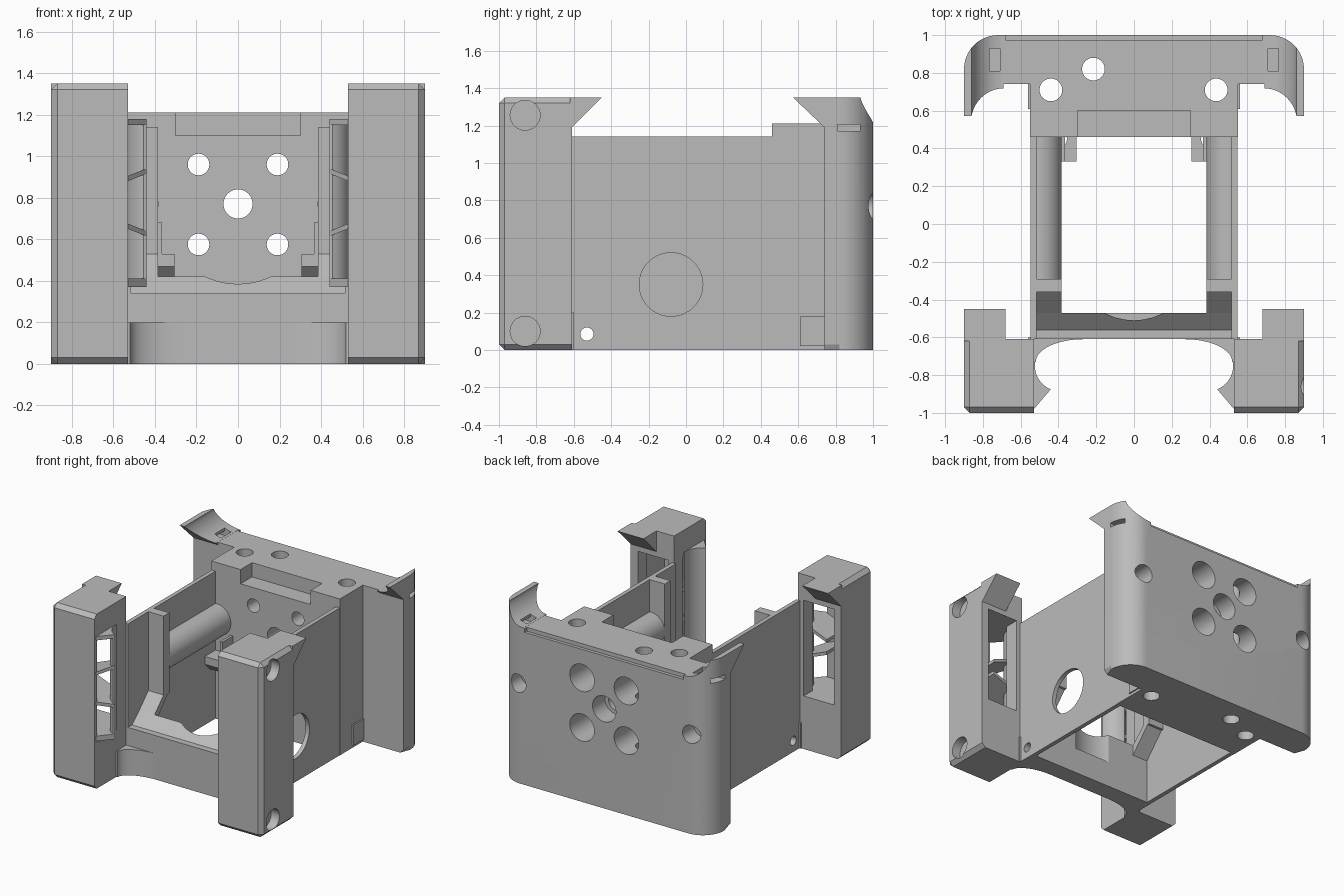
import bpy, bmesh
from math import sin, cos, pi, radians

if "Cube" in bpy.data.objects:
    bpy.data.objects.remove(bpy.data.objects["Cube"])

GREY = (0.5, 0.5, 0.5, 1)
mat = bpy.data.materials.new("plain grey")
mat.use_nodes = True
mat.diffuse_color = GREY
mat.node_tree.nodes["Principled BSDF"].inputs["Base Color"].default_value = GREY


def prism(name, pts, axis, lo, hi, s=1, bevel=None, width=0.03):
    """Extrude a 2D outline along an axis; s=-1 mirrors it in x."""
    place = {"x": lambda a, b, h: (h, a, b),
             "y": lambda a, b, h: (a, h, b),
             "z": lambda a, b, h: (a, b, h)}[axis]
    bm = bmesh.new()
    rings = []
    for h in (lo, hi):
        rings.append([bm.verts.new(place(a, b, h)) for a, b in pts])
    n = len(pts)
    for ring in rings:
        bm.faces.new(ring)
    for i in range(n):
        j = (i + 1) % n
        bm.faces.new((rings[0][i], rings[0][j], rings[1][j], rings[1][i]))
    if bevel:
        edges = [e for e in bm.edges if bevel(*[v.co for v in e.verts])]
        bmesh.ops.bevel(bm, geom=edges, offset=width, segments=1,
                        affect="EDGES", profile=0.5)
    for v in bm.verts:
        v.co.x *= s
    bmesh.ops.recalc_face_normals(bm, faces=bm.faces[:])
    me = bpy.data.meshes.new(name)
    bm.to_mesh(me)
    bm.free()
    me.materials.append(mat)
    ob = bpy.data.objects.new(name, me)
    bpy.context.collection.objects.link(ob)
    return ob


def box(name, x, y, z, s=1, bevel=None):
    pts = [(x[0], y[0]), (x[1], y[0]), (x[1], y[1]), (x[0], y[1])]
    return prism(name, pts, "z", z[0], z[1], s, bevel)


def arc(ca, cb, r, start, end, n=16):
    ts = [radians(start + (end - start) * i / n) for i in range(n + 1)]
    return [(ca + r * cos(t), cb + r * sin(t)) for t in ts]


def rod(name, a, b, r, axis, lo, hi, s=1):
    return prism(name, arc(a, b, r, 0, 360 - 360 / 40, 39), axis, lo, hi, s)


def cut(ob, cutters, op="DIFFERENCE"):
    bpy.context.view_layer.objects.active = ob
    for c in cutters:
        m = ob.modifiers.new("cut", "BOOLEAN")
        m.operation, m.solver, m.object = op, "EXACT", c
        bpy.ops.object.modifier_apply(modifier=m.name)
        bpy.data.objects.remove(c)


def near(a, b):
    return abs(a - b) < 1e-4


# back block with rounded wings
half = [(0.55, 0.46), (0.55, 0.74), (0.9, 0.74)] + arc(0.72, 0.82, 0.18, 0, 90, 12)
outline = half + [(-x, y) for x, y in reversed(half)]
back = prism("back_block", outline, "z", 0, 1.21, 1,
             lambda p, q: near(p.z, 0) and near(q.z, 0) and min(p.y, q.y) > 0.73
             and not (near(p.y, 0.74) and near(q.y, 0.74)))
cutters = [box("recess", (-0.3, 0.3), (0.4, 0.6), (1.1, 1.3)),
           box("rear_step", (-0.68, 0.68), (0.975, 1.1), (1.18, 1.3)),
           rod("centre_hole", 0, 0.77, 0.07, "y", 0.3, 1.1),
           rod("centre_bore", 0, 0.77, 0.1, "y", 0.85, 1.1)]
for x in (-0.19, 0.19):
    for z in (0.575, 0.96):
        cutters += [rod("hole", x, z, 0.052, "y", 0.3, 1.1),
                    rod("bore", x, z, 0.105, "y", 0.75, 1.1)]
for x in (-0.74, 0.74):
    cutters.append(rod("blind_hole", x, 0.77, 0.07, "y", 0.86, 1.1))
for x, y in ((-0.44, 0.71), (-0.215, 0.82), (0.435, 0.71)):
    cutters.append(rod("bolt_hole", x, y, 0.06, "z", -0.2, 1.4))
cut(back, cutters)

# front panel with sloped top edge and shallow scoop
panel = prism("front_panel", [(-0.61, 0), (-0.61, 0.34), (-0.56, 0.34),
                              (-0.47, 0.42), (-0.47, 0)], "x", -0.53, 0.53)
cut(panel, [rod("scoop", 0, -0.18, 0.33, "z", 0.2, 0.6),
            rod("cross_hole", -0.53, 0.085, 0.035, "x", -0.7, 0.7)])

for s, side in ((1, "left"), (-1, "right")):
    # side wall
    wall = box(side + "_wall", (0.515, 0.548), (-0.61, 0.5), (0, 1.14), s)
    holes = [rod("small_hole", -0.53, 0.085, 0.035, "x", 0.4, 0.7, s)]
    if s > 0:
        holes.append(rod("round_opening", -0.08, 0.35, 0.17, "x", 0.4, 0.7))
    cut(wall, holes)
    box(side + "_wall_tab", (0.54, 0.56), (0.61, 0.75), (0.02, 0.18), s)

    # hollow front post
    def post_edges(p, q):
        front = near(p.y, -1) and near(q.y, -1)
        outer = near(p.x, 0.9) and near(q.x, 0.9)
        inner = near(p.x, 0.53) and near(q.x, 0.53)
        rear = near(p.y, -0.61) and near(q.y, -0.61)
        return (front or outer) and not inner and not rear

    post = box(side + "_post", (0.53, 0.9), (-1, -0.61), (0, 1.35), s, post_edges)
    hollow = [box("cavity", (0.4, 0.86), (-0.965, -0.72), (0.41, 1.15), s),
              box("rear_window", (0.58, 0.84), (-0.75, -0.5), (0.41, 1.15), s)]
    if s > 0:
        hollow += [rod("side_bore", -0.86, z, 0.08, "x", 0.83, 1) for z in (0.1, 1.255)]
    cut(post, hollow)
    prism(side + "_post_hook", [(-0.62, 1.18), (-0.62, 1.35), (-0.45, 1.35),
                                (-0.61, 1.19)], "x", 0.68, 0.9, s)

    # vent: curved shell, end plates and tilted slats
    curve = arc(0.39, -0.75, 0.135, -68, 8, 10)
    shell = curve + [(x + 0.014, y - 0.004) for x, y in reversed(curve)]
    prism(side + "_vent_shell", shell, "z", 0.4, 1.16, s)
    wedge = [(0.56, -0.98), (0.53, -0.98)] + curve + [(0.56, -0.72)]
    for z0, z1 in ((0.37, 0.41), (1.15, 1.18)):
        prism(side + "_vent_plate", wedge, "z", z0, z1, s)
    for z in (0.61, 0.88):
        slat = prism(side + "_vent_slat", wedge[:1] + wedge[1:] + [(0.7, -0.72), (0.7, -0.96)],
                     "z", z, z + 0.025, s)
        tilt = 0.4 if z > 0.7 else -0.4
        for v in slat.data.vertices:
            v.co.z += (0.53 - abs(v.co.x)) * tilt + (0 if z > 0.7 else 0.04)

    # curved fillet at the foot of the post
    foot = [(0.56, -0.6), (0.27, -0.6), (0.27, -0.61)]
    foot += [(0.27 + 0.25 * sin(t * pi / 20), -0.73 + 0.12 * cos(t * pi / 20))
             for t in range(1, 11)] + [(0.56, -0.74)]
    prism(side + "_foot_fillet", foot, "z", 0, 0.2, s)

    # inner gusset, upright fin and cradle roll
    prism(side + "_gusset", [(-0.56, 0.33), (-0.36, 0.53), (-0.3, 0.53), (-0.47, 0.34)],
          "x", 0.385, 0.52, s)
    box(side + "_fin", (0.385, 0.52), (-0.36, -0.29), (0.52, 1.14), s)
    rod(side + "_roll", 0.505, 0.77, 0.122, "y", -0.3, 0.47, s)
    wall_trim = box("trim", (0.53, 0.8), (-0.5, 0.6), (0.5, 1), s)
    cut(bpy.data.objects[side + "_roll"], [wall_trim])

    # rear bracket with sloped underside
    bracket = prism(side + "_bracket", [(0.33, 0.47), (0.33, 0.53), (0.47, 0.53),
                                        (0.47, 0.41), (0.39, 0.41)], "x", 0.305, 0.52, s)
    cut(bracket, [rod("notch", 0.4, 0.45, 0.045, "z", 0.2, 0.8, s)])
    box(side + "_bracket_upright", (0.365, 0.385), (0.33, 0.47), (0.52, 0.68), s)

    # rear hook: concave rise, undercut front and rounded corner
    rise = [(0.9, 1.15), (0.9, 1.35), (0.86, 1.35)] + arc(0.69, 1.385, 0.174, -12, -90, 12)
    hook = prism(side + "_rear_hook", rise + [(0.69, 1.15)], "y", 0.5, 1.1, s)
    slope = prism("slope", [(0.78, 1.1), (0.74, 1.19), (0.57, 1.352),
                            (1.2, 1.352), (1.2, 1.1)], "x", 0.5, 1, s)
    plan = prism("plan", [(0.6, 0.4), (0.9, 0.4)] + arc(0.72, 0.82, 0.18, 0, 90, 12)
                 + [(0.6, 1)], "z", 1, 1.5, s)
    cut(hook, [slope, plan], "INTERSECT")
    slot = [box("slot", (0.71, 0.765), (0.81, 0.93), (1.17, 1.4), s),
            box("slot_exit", (0.73, 1), (0.81, 0.93), (1.17, 1.205), s)]
    cut(hook, slot)
    cut(back, [box("slot", (0.71, 1), (0.81, 0.93), (1.17, 1.3), s)])

# smooth the round surfaces, keep hard edges
for ob in bpy.context.collection.objects:
    if ob.type == "MESH" and ob.data.materials and ob.data.materials[0] == mat:
        bpy.ops.object.select_all(action="DESELECT")
        ob.select_set(True)
        bpy.context.view_layer.objects.active = ob
        bpy.ops.object.shade_smooth_by_angle(angle=radians(25))
